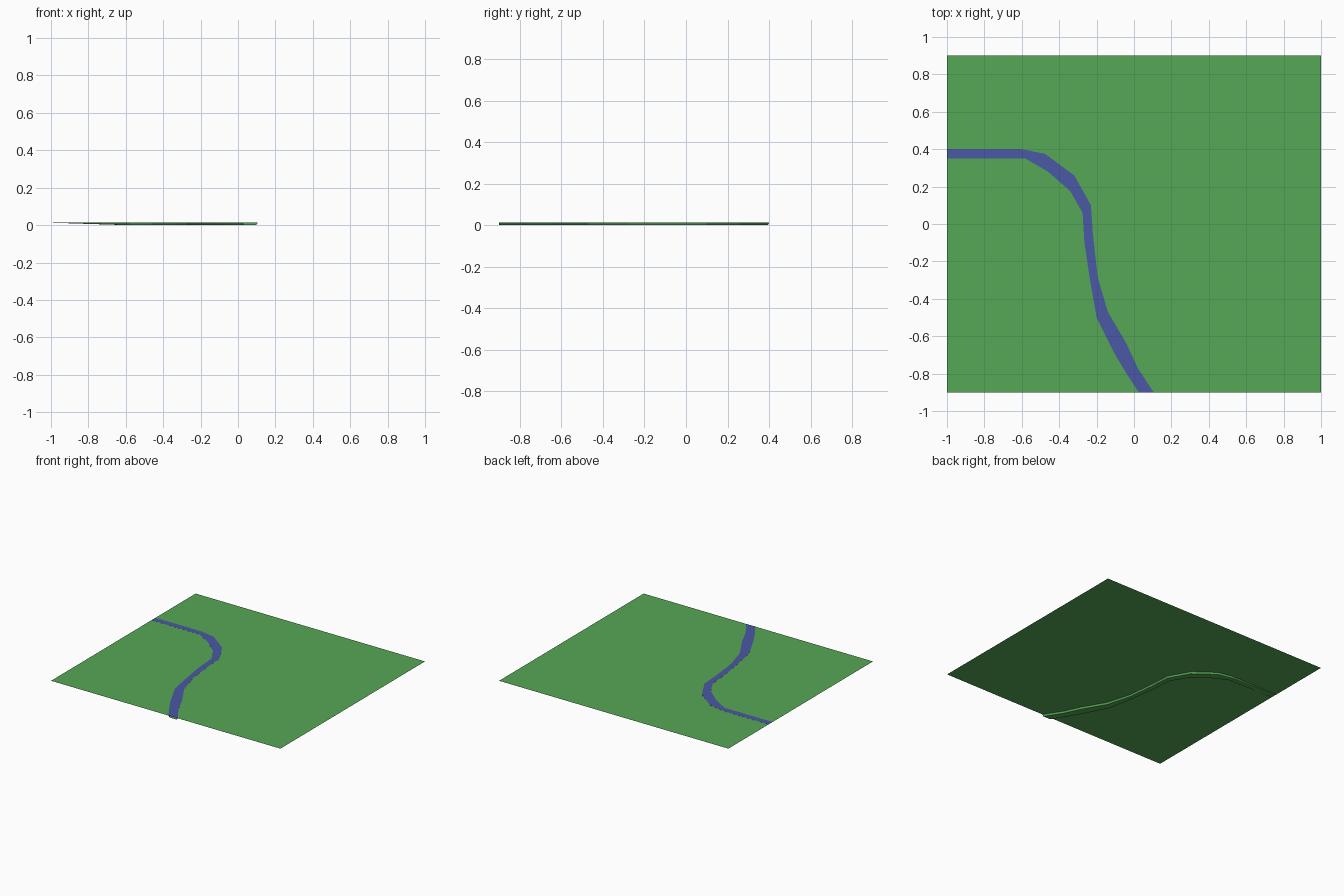
import bpy, bmesh

if "Cube" in bpy.data.objects:
    bpy.data.objects.remove(bpy.data.objects["Cube"])

TOP = 0.013  # ground level; the river bed drops from here to z = 0

# river banks, from the west edge to the front edge
EAST = [(-1, .40), (-.60, .40), (-.475, .375), (-.32, .26), (-.23, .10), (-.22, -.05),
        (-.195, -.28), (-.14, -.47), (-.04, -.64), (.02, -.77), (.105, -.9)]
WEST = [(-1, .35), (-.58, .35), (-.46, .28), (-.34, .175), (-.275, .06), (-.265, -.10),
        (-.235, -.30), (-.20, -.50), (-.10, -.70), (-.04, -.80), (.025, -.9)]


def material(name, color):
    m = bpy.data.materials.new(name)
    m.diffuse_color = (*color, 1)
    m.use_nodes = True
    m.node_tree.nodes["Principled BSDF"].inputs["Base Color"].default_value = m.diffuse_color
    return m


def finish(bm, name, mat):
    me = bpy.data.meshes.new(name)
    bm.to_mesh(me)
    bm.free()
    me.materials.append(mat)
    ob = bpy.data.objects.new(name, me)
    bpy.context.collection.objects.link(ob)


def row(bm, pts, z):
    return [bm.verts.new((x, y, z)) for x, y in pts]


def strip(bm, a, b):
    # faces between two rows; a lies to the left of b when looking downstream
    for i in range(len(a) - 1):
        bm.faces.new((a[i], b[i], b[i + 1], a[i + 1]))


grass = material("grass green", (.093, .392, .093))
blue = material("river blue", (.07, .098, .376))

# ground sheet with the river channel sunk into it
bm = bmesh.new()
east, west = row(bm, EAST, TOP), row(bm, WEST, TOP)
bm.faces.new(east + row(bm, [(1, -.9), (1, .9), (-1, .9)], TOP))
bm.faces.new(west + row(bm, [(-1, -.9)], TOP))

# bed: slightly narrower than the banks, deepening from the west edge
bed_e, bed_w = [], []
for (ex, ey), (wx, wy) in zip(EAST, WEST):
    z = TOP * (1 - min(1, (ex + 1) / .4))
    bed_e.append(bm.verts.new((ex + (wx - ex) * .1, ey + (wy - ey) * .1, z)))
    bed_w.append(bm.verts.new((wx + (ex - wx) * .1, wy + (ey - wy) * .1, z)))
strip(bm, east, bed_e)
strip(bm, bed_e, bed_w)
strip(bm, bed_w, west)
for f in bm.faces:
    f.normal_update()
    if f.normal.z < 0:
        f.normal_flip()
finish(bm, "ground", grass)

# water surface
bm = bmesh.new()
strip(bm, row(bm, EAST, TOP + .0004), row(bm, WEST, TOP + .0004))
for f in bm.faces:
    f.normal_update()
    if f.normal.z < 0:
        f.normal_flip()
finish(bm, "river_water", blue)
